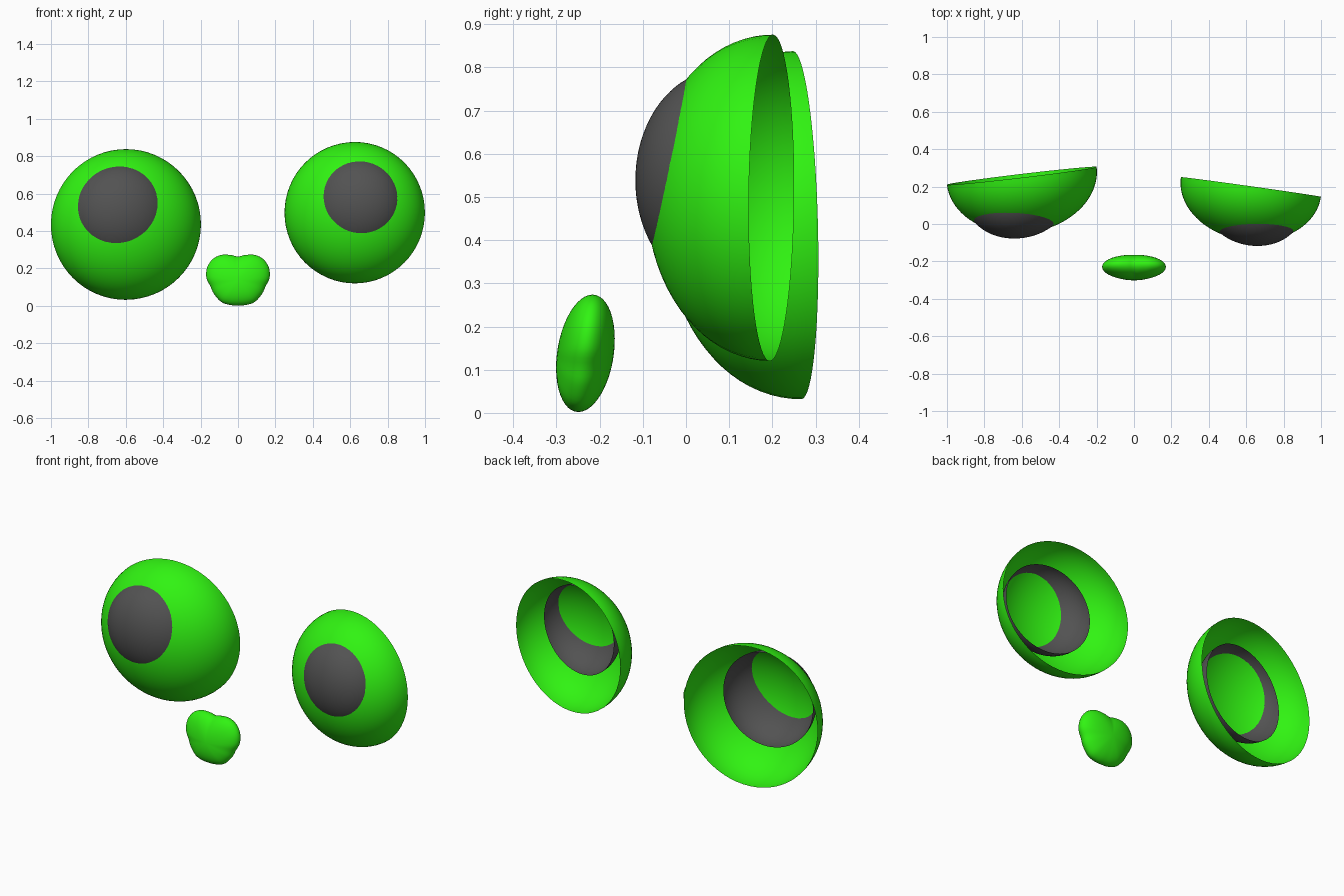
import bpy, bmesh, math
from mathutils import Vector, Matrix

if "Cube" in bpy.data.objects:
    bpy.data.objects.remove(bpy.data.objects["Cube"])


def material(name, rgb):
    m = bpy.data.materials.new(name)
    m.diffuse_color = (*rgb, 1)
    m.use_nodes = True
    m.node_tree.nodes["Principled BSDF"].inputs["Base Color"].default_value = m.diffuse_color
    return m


green = material("green", (0.03, 0.9, 0.006))
dark = material("dark_grey", (0.085, 0.085, 0.085))
FLAT = 0.76  # depth of each dome relative to its radius


def finish(name, bm, mat):
    me = bpy.data.meshes.new(name)
    bm.to_mesh(me)
    bm.free()
    me.materials.append(mat)
    me.polygons.foreach_set("use_smooth", [True] * len(me.polygons))
    ob = bpy.data.objects.new(name, me)
    bpy.context.collection.objects.link(ob)
    return ob


def dome(name, frame, offset, radius, mat):
    # open, flattened half sphere bulging along the frame's z axis
    bm = bmesh.new()
    bmesh.ops.create_uvsphere(bm, u_segments=64, v_segments=40, radius=radius)
    low = [v for v in bm.verts if v.co.z < -1e-4]
    bmesh.ops.delete(bm, geom=low, context='VERTS')
    mtx = frame @ Matrix.Translation(offset) @ Matrix.Diagonal((1, 1, FLAT, 1))
    bmesh.ops.transform(bm, matrix=mtx, verts=bm.verts)
    return finish(name, bm, mat)


def eye(side, centre, facing, radius, pupil_offset):
    n = Vector(facing).normalized()
    u = Vector((0, 0, 1)).cross(n).normalized()
    v = n.cross(u)
    frame = Matrix.Translation(centre) @ Matrix((u, v, n)).transposed().to_4x4()
    dome(side + "_eye", frame, (0, 0, 0), radius, green)
    # smaller dome poking through the eye
    dome(side + "_pupil", frame, pupil_offset, radius * 0.67, dark)


eye("left", (-0.60, 0.258, 0.435), (0.118, -0.992, -0.0245), 0.403, (-0.0375, 0.058, 0.1245))
eye("right", (0.625, 0.198, 0.498), (-0.139, -0.99, 0.01), 0.378, (0.032, 0.041, 0.1186))

# nose: half outline (x, z), mirrored and smoothed, then inflated front and back
half = [(0, 0.264), (0.04, 0.272), (0.09, 0.272), (0.135, 0.25), (0.165, 0.205),
        (0.169, 0.15), (0.148, 0.105), (0.128, 0.063), (0.09, 0.021), (0.045, 0.005), (0, 0.002)]
loop = [Vector(p) for p in half] + [Vector((-x, z)) for x, z in half[-2:0:-1]]
outline = []
for i in range(len(loop)):
    a, b, c, d = (loop[(i + k) % len(loop)] for k in (-1, 0, 1, 2))
    for t in (0, 0.25, 0.5, 0.75):
        outline.append(0.5 * (2 * b + (c - a) * t + (2 * a - 5 * b + 4 * c - d) * t * t
                              + (3 * b - a - 3 * c + d) * t ** 3))

bm = bmesh.new()
mid = Vector((0, 0.137))
STEPS = 24


def nose_point(p, y):
    # slight backward lean towards the top
    return bm.verts.new((p.x, -0.233 + y + 0.12 * (p.y - mid.y), p.y))


front = nose_point(mid, -0.066)
rings = []
for k in range(1, STEPS):
    ang = math.pi * k / STEPS
    rings.append([nose_point(mid + (p - mid) * math.sin(ang), -0.066 * math.cos(ang)) for p in outline])
back = nose_point(mid, 0.066)
n = len(outline)
for i in range(n):
    j = (i + 1) % n
    bm.faces.new((front, rings[0][i], rings[0][j]))
    bm.faces.new((back, rings[-1][j], rings[-1][i]))
    for r, s in zip(rings, rings[1:]):
        bm.faces.new((r[i], s[i], s[j], r[j]))
bmesh.ops.recalc_face_normals(bm, faces=bm.faces)
finish("nose", bm, green)
